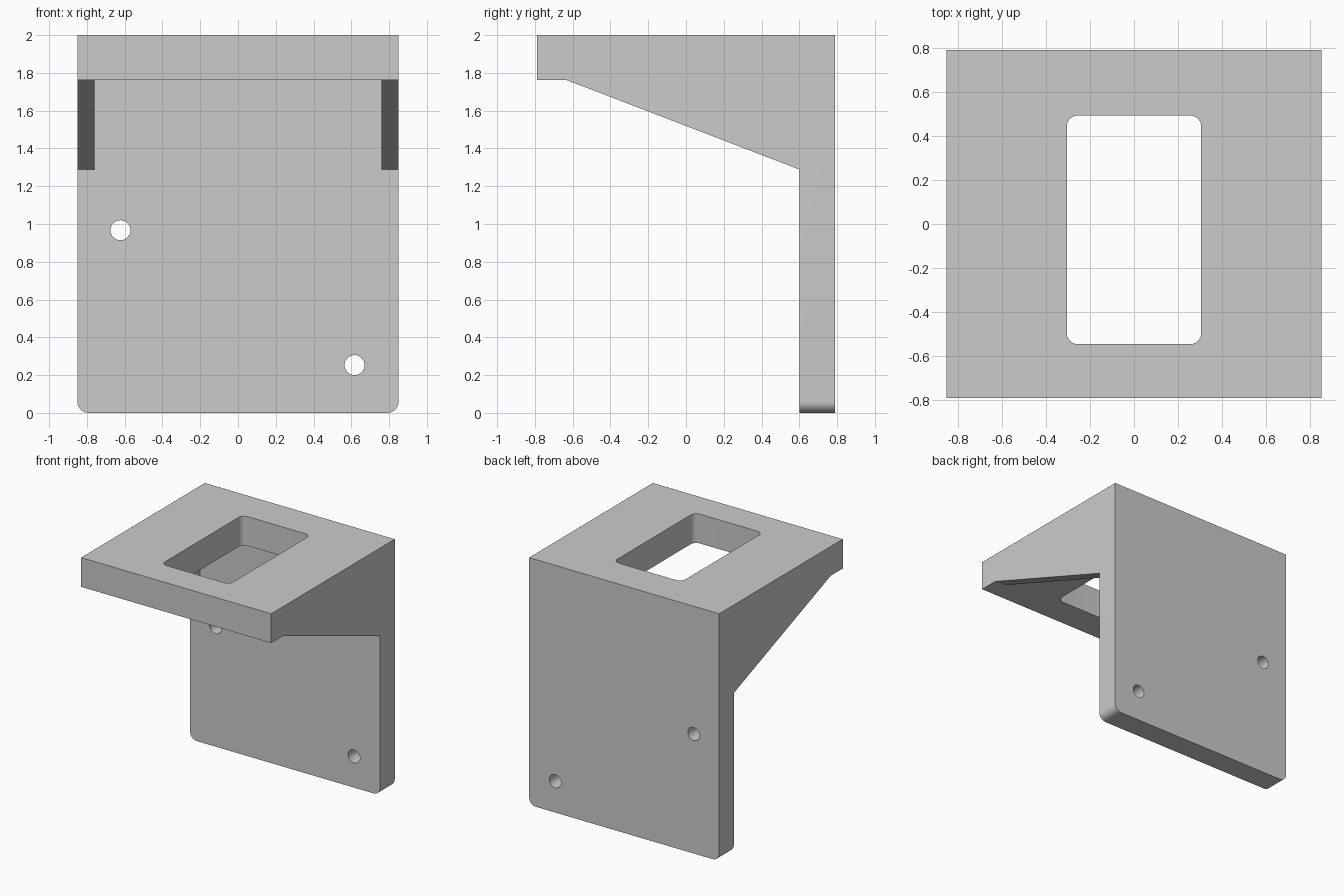
import bpy, bmesh
from math import sin, cos, pi

if "Cube" in bpy.data.objects:
    bpy.data.objects.remove(bpy.data.objects["Cube"])

# Axis order (u, v, depth) -> (x, y, z) for each drawing plane
PLANES = {
    "front": lambda u, v, d: (u, d, v),
    "side": lambda u, v, d: (d, u, v),
    "top": lambda u, v, d: (u, v, d),
}


def prism(name, outline, plane, lo, hi):
    """Extrude a closed 2D outline between two depths."""
    to3d = PLANES[plane]
    bm = bmesh.new()
    a = [bm.verts.new(to3d(u, v, lo)) for u, v in outline]
    b = [bm.verts.new(to3d(u, v, hi)) for u, v in outline]
    bm.faces.new(a)
    bm.faces.new(b)
    for i in range(len(a)):
        j = (i + 1) % len(a)
        bm.faces.new((a[i], a[j], b[j], b[i]))
    bmesh.ops.recalc_face_normals(bm, faces=bm.faces[:])
    mesh = bpy.data.meshes.new(name)
    bm.to_mesh(mesh)
    bm.free()
    ob = bpy.data.objects.new(name, mesh)
    bpy.context.collection.objects.link(ob)
    return ob


def arc(cx, cy, r, start, end, n):
    return [(cx + r * cos(start + (end - start) * i / n),
             cy + r * sin(start + (end - start) * i / n)) for i in range(n + 1)]


def rounded_rect(x0, y0, x1, y1, r, n=10):
    corners = [(x1 - r, y1 - r), (x0 + r, y1 - r), (x0 + r, y0 + r), (x1 - r, y0 + r)]
    return [p for k, (cx, cy) in enumerate(corners)
            for p in arc(cx, cy, r, k * pi / 2, (k + 1) * pi / 2, n)]


def boolean(target, cutter, operation="DIFFERENCE"):
    mod = target.modifiers.new(cutter.name, "BOOLEAN")
    mod.operation, mod.solver, mod.object = operation, "EXACT", cutter
    bpy.context.view_layer.objects.active = target
    bpy.ops.object.modifier_apply(modifier=mod.name)
    bpy.data.objects.remove(cutter, do_unlink=True)


# Bracket body: side silhouette, oversized in width and below the floor
bracket = prism("bracket", [(-0.79, 2), (-0.79, 1.763), (-0.635, 1.763), (0.602, 1.288),
                            (0.602, -0.1), (0.79, -0.1), (0.79, 2)], "side", -1, 1)

# Front silhouette trims the sides and rounds the two bottom corners
boolean(bracket, prism("front_trim", rounded_rect(-0.85, 0, 0.85, 2.3, 0.06),
                       "front", -1, 1), "INTERSECT")

# Hollow between the two side gussets
boolean(bracket, prism("gusset_gap", [(-0.635, 1.763), (0.602, 1.763), (0.602, 1.288),
                                      (0.3, 1.2), (-0.635, 1.5)], "side", -0.76, 0.76))

# Rounded window through the top plate
boolean(bracket, prism("window", rounded_rect(-0.305, -0.545, 0.305, 0.492, 0.05),
                       "top", 1.65, 2.1))

# Two screw holes through the back plate
for x, z in ((-0.622, 0.967), (0.617, 0.253)):
    boolean(bracket, prism("screw_hole", arc(x, z, 0.053, 0, 2 * pi, 40)[:-1],
                           "front", 0.5, 0.9))

# Smooth the rounds, keep the plate edges crisp
bpy.ops.object.select_all(action="DESELECT")
bracket.select_set(True)
bpy.context.view_layer.objects.active = bracket
bpy.ops.object.shade_smooth_by_angle(angle=pi / 9)
